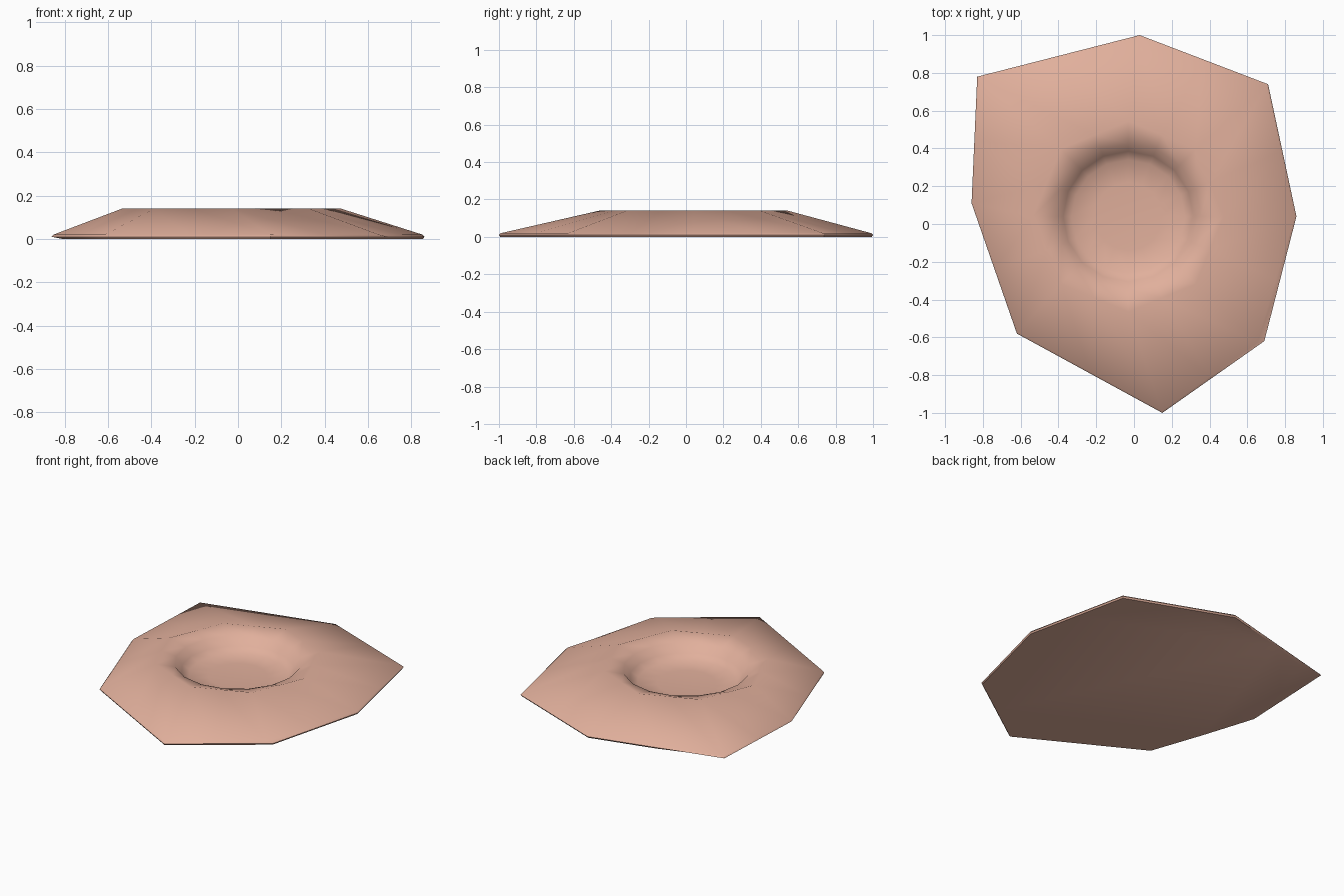
import bpy, bmesh
from math import sin, cos, pi

if "Cube" in bpy.data.objects:
    bpy.data.objects.remove(bpy.data.objects["Cube"])

# Irregular eight-sided outline, clockwise from the back corner
outline = [(0.03, 1.0), (0.71, 0.74), (0.86, 0.04), (0.69, -0.62),
           (0.15, -1.0), (-0.62, -0.58), (-0.86, 0.11), (-0.83, 0.78)]
CX, CY = -0.03, 0.04


def with_midpoints(pts):
    out = []
    for i, (x, y) in enumerate(pts):
        nx, ny = pts((i + 1) % 8) if callable(pts) else pts[(i + 1) % 8]
        out += [(x, y), ((x + nx) / 2, (y + ny) / 2)]
    return out


def circle(r, n):
    return [(CX + r * sin(2 * pi * i / n), CY + r * cos(2 * pi * i / n)) for i in range(n)]


# Underside edge, pulled in at the back left corner
base = with_midpoints([(x * 0.993, y * 0.993) for x, y in outline])
base[12], base[13], base[14] = (-0.81, 0.0), (-0.757, 0.474), (-0.65, 0.80)

# Upper lip, pulled in at the front right corner
lip = [(x * 0.99, y * 0.99) for x, y in outline]
lip[3] = (0.65, -0.63)

# Rings from the underside, over the slope, down into the bowl
rings = [(base, 0.0), (with_midpoints(outline), 0.01), (with_midpoints(lip), 0.02),
         (with_midpoints(circle(0.505, 8)), 0.14), (circle(0.385, 16), 0.11),
         (circle(0.345, 16), 0.06), (circle(0.30, 16), 0.03), (circle(0.18, 16), 0.02)]

bm = bmesh.new()
loops = [[bm.verts.new((x, y, z)) for x, y in pts] for pts, z in rings]
for a, b in zip(loops, loops[1:]):
    for i in range(16):
        j = (i + 1) % 16
        bm.faces.new((a[i], a[j], b[j], b[i]))
bm.faces.new(loops[0])
bm.faces.new(loops[-1])
bmesh.ops.recalc_face_normals(bm, faces=bm.faces[:])

mesh = bpy.data.meshes.new("crater_mound")
bm.to_mesh(mesh)
bm.free()
mound = bpy.data.objects.new("crater_mound", mesh)
bpy.context.collection.objects.link(mound)

# Salmon clay colour
mat = bpy.data.materials.new("clay")
mat.diffuse_color = (0.75, 0.43, 0.33, 1)
mat.use_nodes = True
mat.node_tree.nodes["Principled BSDF"].inputs["Base Color"].default_value = mat.diffuse_color
mesh.materials.append(mat)

bpy.context.view_layer.objects.active = mound
mound.select_set(True)
bpy.ops.object.shade_smooth_by_angle(angle=0.7)
